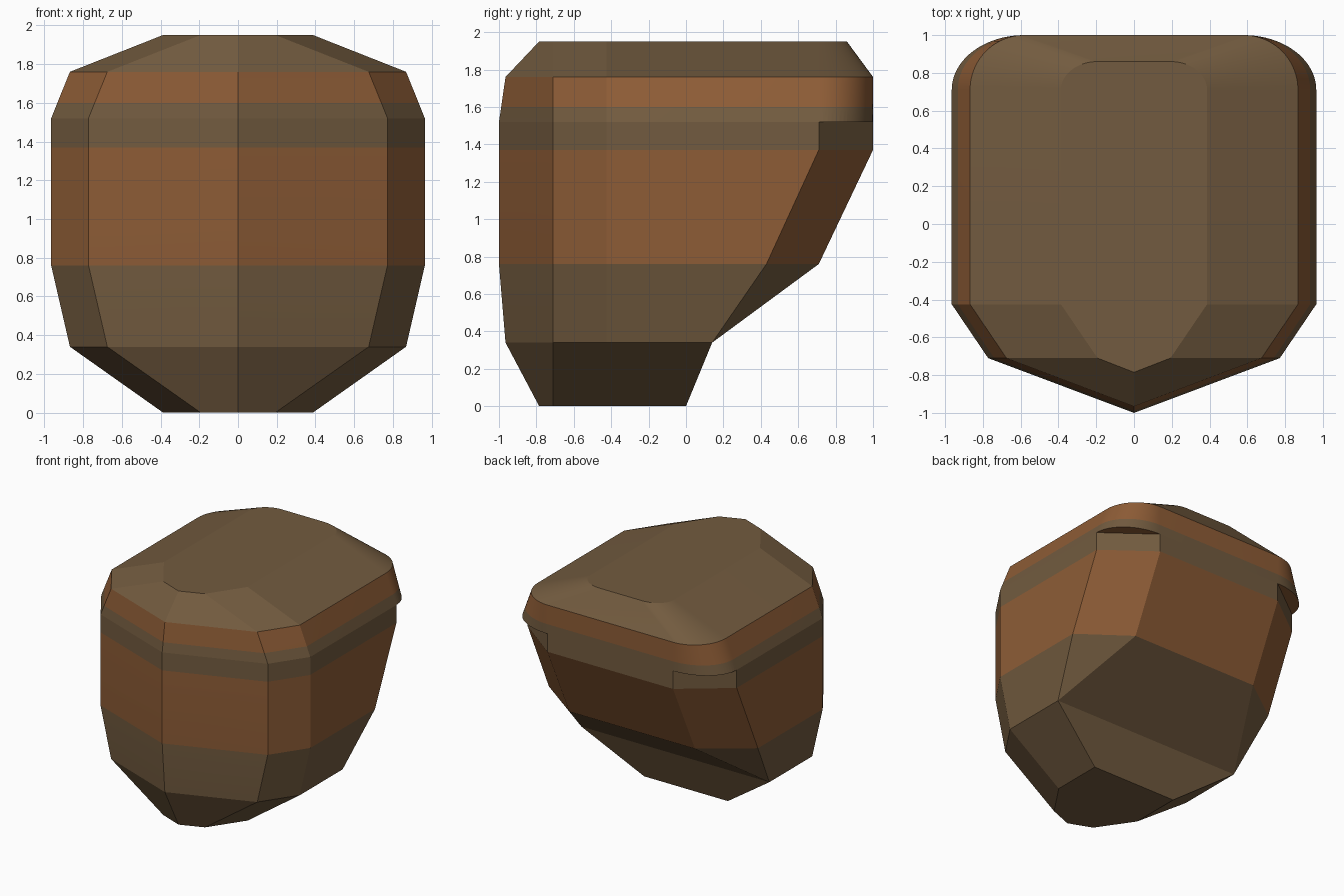
import bpy, bmesh, math

if "Cube" in bpy.data.objects:
    bpy.data.objects.remove(bpy.data.objects["Cube"])


def material(name, rgb):
    m = bpy.data.materials.new(name)
    m.diffuse_color = (*rgb, 1)
    m.use_nodes = True
    m.node_tree.nodes["Principled BSDF"].inputs["Base Color"].default_value = m.diffuse_color
    return m


MATS = [material("brown", (0.17, 0.105, 0.05)), material("orange", (0.27, 0.108, 0.037))]
ARC = 20  # segments in each rounded rear corner


def mirrored(half, z):
    """Right-hand outline (front tip first) -> full counter-clockwise ring."""
    left = [(-x, y) for x, y in reversed(half[1:])]
    return [(x, y, z) for x, y in half + left]


def faceted_ring(z, tip, a, b, side, c, back):
    return mirrored([(0, tip), (a, -0.71), (b, -0.425), (b, side), (c, back)], z)


def rounded_ring(z, tip, a, b, c, back):
    half = [(0, tip), (a, -0.71), (b, -0.425)]
    for i in range(ARC + 1):
        t = math.pi / 2 * i / ARC
        half.append((c + (b - c) * math.cos(t), 0.71 + (back - 0.71) * math.sin(t)))
    return mirrored(half, z)


def loft(name, rings, bands, bottom=None, top=None):
    """Skin the rings; bands gives the material index of each strip."""
    bm = bmesh.new()
    rows = [[bm.verts.new(p) for p in r] for r in rings]
    n = len(rows[0])
    for low, high, mat in zip(rows, rows[1:], bands):
        for i in range(n):
            j = (i + 1) % n
            bm.faces.new((low[i], low[j], high[j], high[i])).material_index = mat
    if bottom is not None:
        bm.faces.new(rows[0][::-1]).material_index = bottom
    if top is not None:
        bm.faces.new(rows[-1]).material_index = top
    bmesh.ops.remove_doubles(bm, verts=bm.verts[:], dist=0.0005)
    me = bpy.data.meshes.new(name)
    bm.to_mesh(me)
    bm.free()
    for m in MATS:
        me.materials.append(m)
    ob = bpy.data.objects.new(name, me)
    bpy.context.collection.objects.link(ob)
    bpy.ops.object.select_all(action='DESELECT')
    ob.select_set(True)
    bpy.context.view_layer.objects.active = ob
    bpy.ops.object.shade_smooth_by_angle(angle=math.radians(5))
    return ob


# Lower body: tapered tub with sloping back and chamfered rear corners
loft("pod_body", [
    faceted_ring(0.00, -0.785, 0.193, 0.387, 0.0, 0.387, 0.0),
    faceted_ring(0.34, -0.965, 0.675, 0.868, 0.14, 0.868, 0.14),
    faceted_ring(0.76, -1.0, 0.772, 0.965, 0.43, 0.58, 0.71),
    faceted_ring(1.37, -1.0, 0.772, 0.965, 0.71, 0.58, 1.0),
    faceted_ring(1.52, -1.0, 0.772, 0.965, 0.71, 0.58, 1.0),
], bands=[0, 0, 1, 0], bottom=0)

# Lid: overhanging rounded rear corners, orange rim band and shallow roof
loft("pod_lid", [
    rounded_ring(1.52, -1.0, 0.772, 0.965, 0.58, 1.0),
    rounded_ring(1.60, -0.988, 0.740, 0.933, 0.58, 1.0),
    rounded_ring(1.76, -0.965, 0.675, 0.868, 0.58, 1.0),
    rounded_ring(1.95, -0.785, 0.193, 0.387, 0.193, 0.86),
], bands=[0, 1, 0], bottom=1, top=0)
